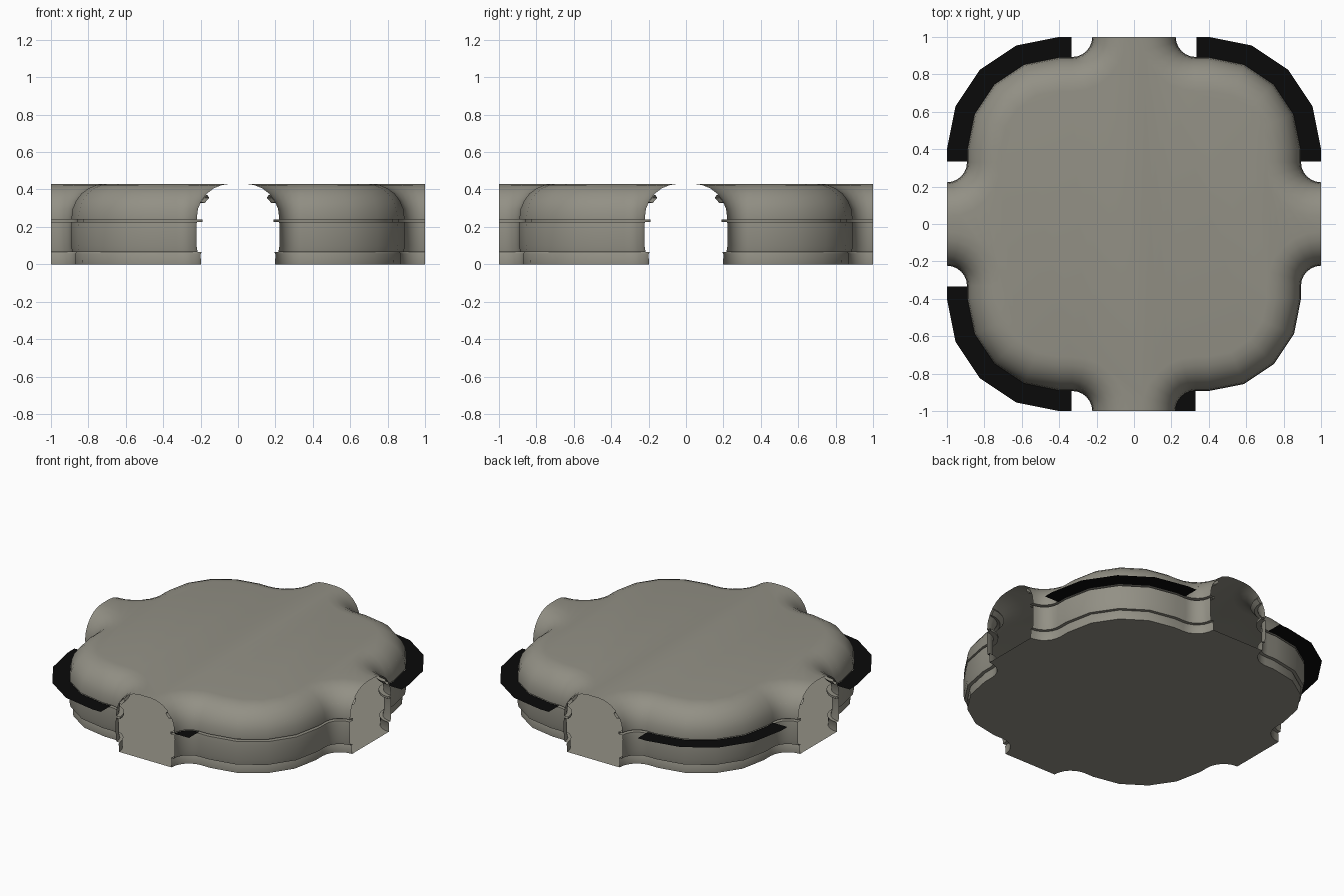
import bpy, math

if "Cube" in bpy.data.objects:
    bpy.data.objects.remove(bpy.data.objects["Cube"])

def material(name, rgb):
    m = bpy.data.materials.new(name)
    m.diffuse_color = (*rgb, 1)
    m.use_nodes = True
    m.node_tree.nodes["Principled BSDF"].inputs["Base Color"].default_value = m.diffuse_color
    return m

STONE = material("warm grey", (0.29, 0.28, 0.235))
BLACK = material("black", (0.003, 0.003, 0.003))

def arc(cx, cy, r, a0, a1, n):
    return [(cx + r * math.cos(math.radians(a0 + (a1 - a0) * i / n)),
             cy + r * math.sin(math.radians(a0 + (a1 - a0) * i / n))) for i in range(n + 1)]

def turn(pts, q):
    for _ in range(q):
        pts = [(-y, x) for x, y in pts]
    return pts

def quadrant(d):
    """Wall line of one corner, moved inward by d, from one doorway to the next."""
    return (arc(1, .33, .11 + d, 270, 180, 6) + arc(.4, .4, .49 - d, 0, 90, 4)
            + arc(.33, 1, .11 + d, 270, 180, 6)[0:])

def make(name, verts, faces, mat, smooth=True):
    me = bpy.data.meshes.new(name)
    me.from_pydata(verts, [], faces)
    me.materials.append(mat)
    ob = bpy.data.objects.new(name, me)
    bpy.context.collection.objects.link(ob)
    if smooth:
        bpy.ops.object.select_all(action='DESELECT')
        ob.select_set(True)
        bpy.context.view_layer.objects.active = ob
        bpy.ops.object.shade_smooth_by_angle(angle=math.radians(35))
    return ob

def sweep(name, profile, mat, closed=False, floor=False, roof=False):
    """Sweep an (inset, height) profile round all four corners, leaving doorways open."""
    verts, faces = [], []
    n = len(quadrant(0))
    for d, z in profile:
        for q in range(4):
            verts += [(x, y, z) for x, y in turn(quadrant(d), q)]
    rows = len(profile)
    for r in range(rows if closed else rows - 1):
        a, b = r * 4 * n, ((r + 1) % rows) * 4 * n
        for q in range(4):
            for i in range(q * n, q * n + n - 1):
                faces.append((a + i, a + i + 1, b + i + 1, b + i))
    if floor:
        faces.append(tuple(reversed(range(4 * n))))
    if roof:
        faces.append(tuple(range((rows - 1) * 4 * n, rows * 4 * n)))
    return make(name, verts, faces, mat)

# Skirting with floor, wall with inward rail, then curved ceiling
base = [(.022, 0), (.02, .055), (.026, .065), (.004, .065), (-.002, .10),
        (-.003, .20), (0, .225), (.03, .225), (.03, .24), (0, .24)]
vault = [(.18 * (1 - math.cos(math.radians(t))), .25 + .18 * math.sin(math.radians(t)))
         for t in range(0, 91, 15)]
sweep("room_shell", base + vault, STONE, floor=True, roof=True)

# Thin conduit running under the curve of the vault
sweep("vault_conduit", [(.022, .335), (.042, .328), (.066, .355), (.056, .37)],
      STONE, closed=True)

# Black flat ledges outside three of the corners
inner = [(.89, .335)] + arc(.4, .4, .49, 0, 90, 4) + [(.335, .89)]
outer = [(1, .335)] + arc(.4, .4, .6, 0, 90, 4) + [(.335, 1)]
for q in range(3):
    pts = turn(inner, q) + turn(outer, q)
    k = len(inner)
    make("outer_ledge_%d" % q, [(x, y, .236) for x, y in pts],
         [(i, i + k, i + k + 1, i + 1) for i in range(k - 1)], BLACK, False)

# Small black ledge beside the front doorway
fan = [(.33, -1)] + arc(.33, -1, .11, 90, 180, 6)
make("front_ledge", [(x, y, .236) for x, y in fan],
     [tuple(range(len(fan)))], BLACK, False)
